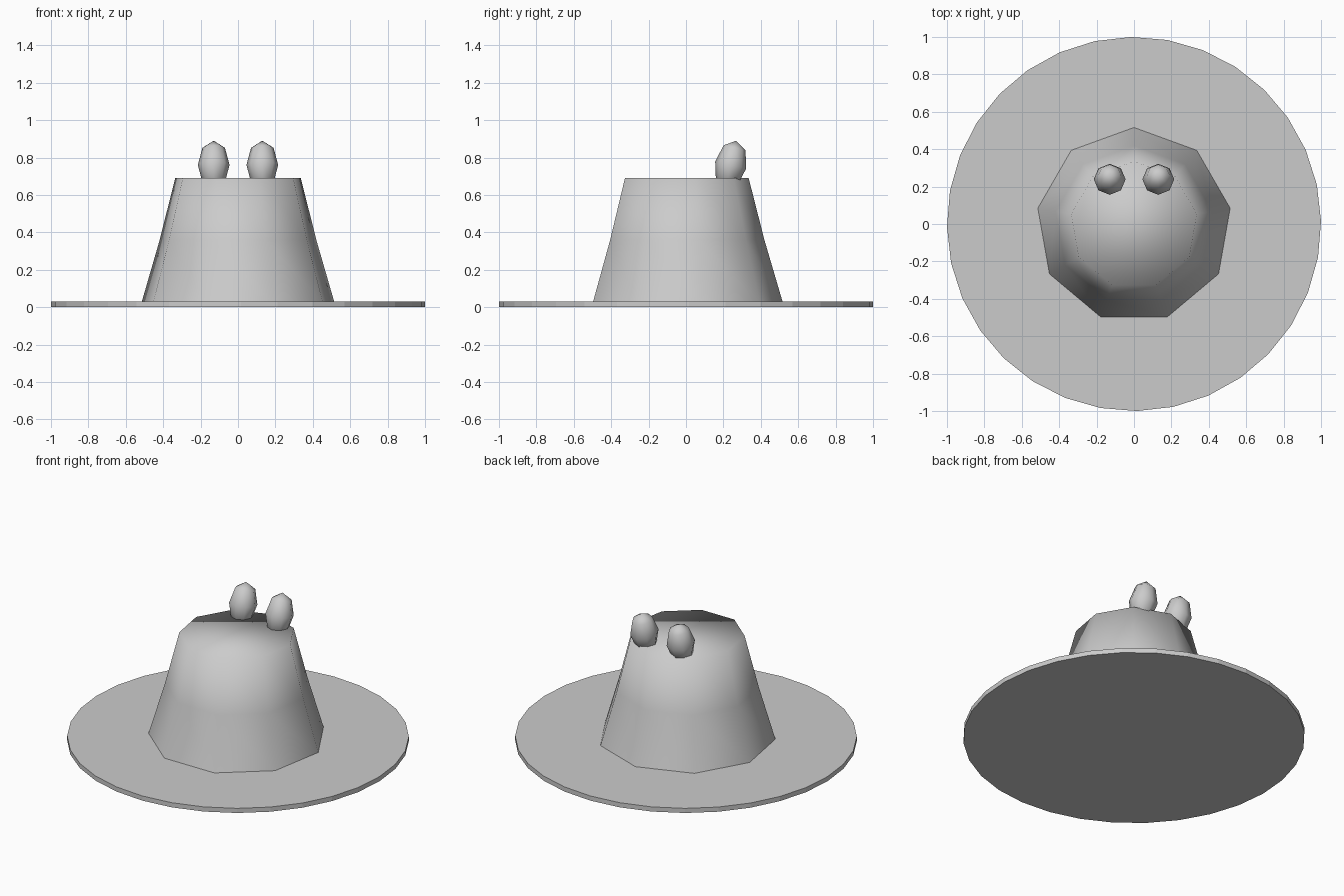
import bpy, bmesh, math
from mathutils import Matrix

if "Cube" in bpy.data.objects:
    bpy.data.objects.remove(bpy.data.objects["Cube"])


def add_object(name, bm, smooth):
    bmesh.ops.recalc_face_normals(bm, faces=bm.faces)
    mesh = bpy.data.meshes.new(name)
    bm.to_mesh(mesh)
    bm.free()
    for p in mesh.polygons:
        p.use_smooth = smooth
    obj = bpy.data.objects.new(name, mesh)
    bpy.context.collection.objects.link(obj)
    return obj


# Thin flat base disc
bm = bmesh.new()
bmesh.ops.create_cone(bm, cap_ends=True, segments=32, radius1=1, radius2=1, depth=0.03,
                      matrix=Matrix.Translation((0, 0, 0.015)) @ Matrix.Rotation(0.016, 4, 'Z'))
add_object("base_disc", bm, False)

# Nine-sided tapered body, smooth over the cap, open where it meets the disc
SIDES = 9
bm = bmesh.new()
rings = []
for r, z in [(0.522, 0.03), (0.425, 0.36), (0.341, 0.69)]:
    rings.append([bm.verts.new((r * math.sin(2 * math.pi * i / SIDES),
                                r * math.cos(2 * math.pi * i / SIDES) - 0.006, z))
                  for i in range(SIDES)])
for lower, upper in zip(rings, rings[1:]):
    for i in range(SIDES):
        j = (i + 1) % SIDES
        bm.faces.new((lower[i], lower[j], upper[j], upper[i]))
bm.faces.new(rings[-1])
add_object("body", bm, True)

# Two egg-shaped eyes leaning backwards, sunk into the top
for name, side in (("left_eye", -1), ("right_eye", 1)):
    bm = bmesh.new()
    place = (Matrix.Translation((side * 0.13, 0.239, 0.76))
             @ Matrix.Rotation(-0.22, 4, 'X')
             @ Matrix.Diagonal((0.085, 0.085, 0.133, 1)))
    bmesh.ops.create_uvsphere(bm, u_segments=8, v_segments=4, radius=1, matrix=place)
    add_object(name, bm, True)
